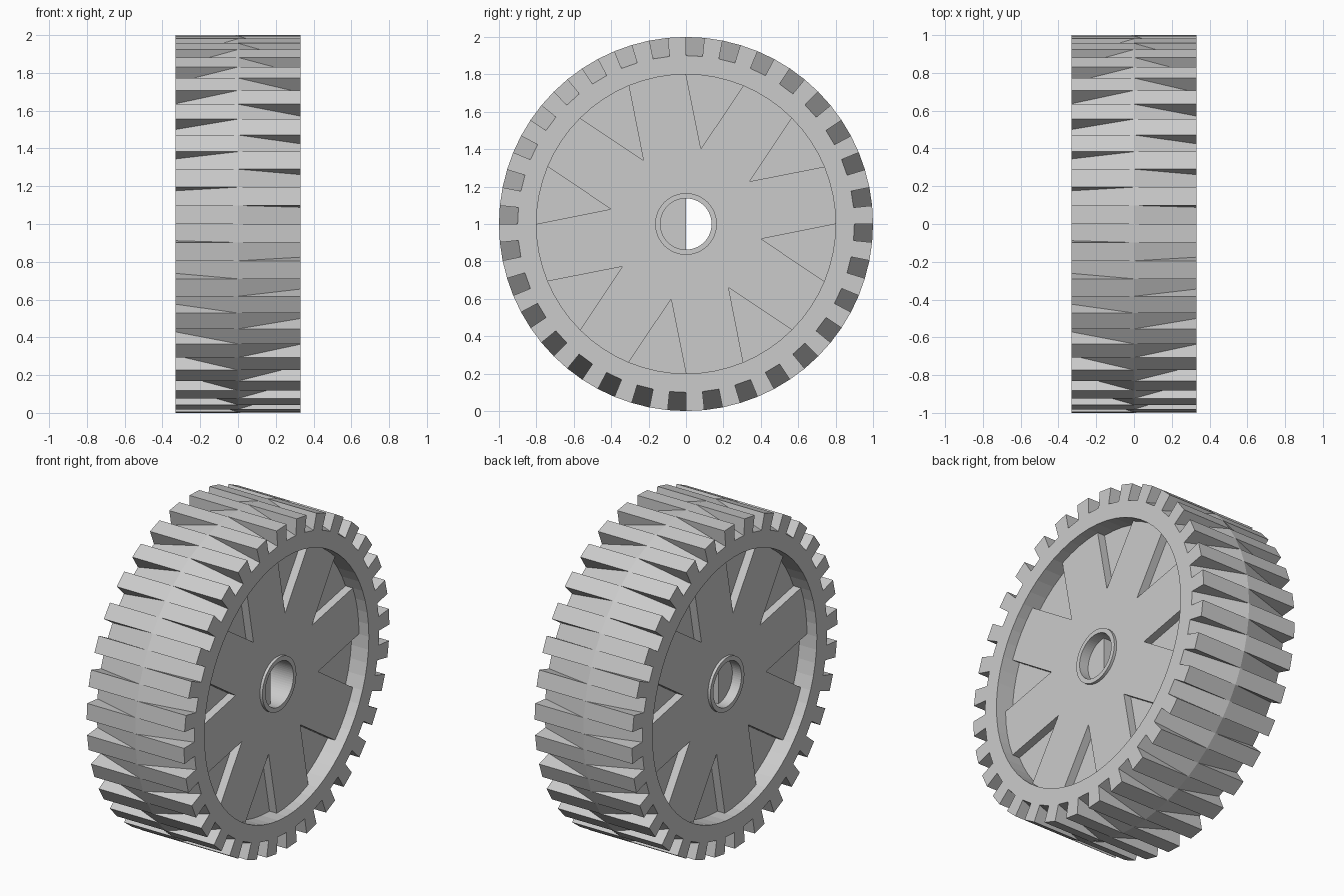
import bpy, bmesh
from math import sin, cos, pi

if "Cube" in bpy.data.objects:
    bpy.data.objects.remove(bpy.data.objects["Cube"])

N = 64                                  # facets around the wheel
STEP = 2 * pi / N
HALF_W, DISC_X, FLOOR_X, HUB_X = 0.332, 0.265, 0.215, 0.282
R_TIP, R_ROOT, R_RIM, R_APEX, R_HUB, R_BORE = 1.0, 0.9, 0.8, 0.41, 0.165, 0.137
KEY_X = 0.22


def make_object(name, bm):
    bmesh.ops.remove_doubles(bm, verts=bm.verts, dist=0.0005)
    bmesh.ops.recalc_face_normals(bm, faces=bm.faces)
    mesh = bpy.data.meshes.new(name)
    bm.to_mesh(mesh)
    bm.free()
    obj = bpy.data.objects.new(name, mesh)
    bpy.context.collection.objects.link(obj)
    return obj


def point(side, i, r, x):
    """Point at step i clockwise from the top; side -1 is turned half round z."""
    a = i * STEP
    return (side * x, side * r * sin(a), 1 + r * cos(a))


bm = bmesh.new()


def face(side, *pts):
    bm.faces.new([bm.verts.new(point(side, *p)) for p in pts])


def band(side, i, a, b):
    """One facet of a turned surface between (r, x) points a and b."""
    face(side, (i, *a), (i + 1, *a), (i + 1, *b), (i, *b))


for side in (1, -1):
    for i in range(N):
        notch = i % 2 == 0
        # tread: notches ramp from the centre line down to the edge
        band(side, i, (R_TIP, 0), (R_ROOT if notch else R_TIP, HALF_W))
        face(side, (i, R_TIP, 0), (i, R_TIP, HALF_W), (i, R_ROOT, HALF_W))
        # side of the rim, and the tooth ends
        band(side, i, (R_RIM, HALF_W), (R_ROOT, HALF_W))
        if not notch:
            band(side, i, (R_ROOT, HALF_W), (R_TIP, HALF_W))
        # inner wall of the rim, deeper where a pocket meets it
        band(side, i, (R_RIM, HALF_W), (R_RIM, DISC_X))
        if i % 8 < 4:
            band(side, i, (R_RIM, DISC_X), (R_RIM, FLOOR_X))
        # hub collar and bore
        band(side, i, (R_HUB, DISC_X), (R_HUB, HUB_X))
        band(side, i, (R_HUB, HUB_X), (R_BORE, HUB_X))
        band(side, i, (R_BORE, HUB_X), (R_BORE, 0))

    for k in range(0, N, 8):
        # disc face with a V cut out of each sector
        inner = [(k + n, R_HUB, DISC_X) for n in range(9)]
        outer = [(k + n, R_RIM, DISC_X) for n in range(8, 3, -1)]
        face(side, *inner, *outer, (k + 2, R_APEX, DISC_X), (k, R_RIM, DISC_X))
        # pocket floor and its two walls
        face(side, (k + 2, R_APEX, FLOOR_X),
             *[(k + n, R_RIM, FLOOR_X) for n in range(5)])
        for c in (k, k + 4):
            face(side, (c, R_RIM, DISC_X), (k + 2, R_APEX, DISC_X),
                 (k + 2, R_APEX, FLOOR_X), (c, R_RIM, FLOOR_X))

make_object("wheel", bm)

# half-round key that makes the bore D-shaped
bm = bmesh.new()
arc = [(-R_BORE * sin(n * STEP), 1 + R_BORE * cos(n * STEP)) for n in range(N // 2 + 1)]
key = bm.faces.new([bm.verts.new((-KEY_X, y, z)) for y, z in arc])
ext = bmesh.ops.extrude_face_region(bm, geom=[key], use_keep_orig=True)
moved = [g for g in ext["geom"] if isinstance(g, bmesh.types.BMVert)]
bmesh.ops.translate(bm, verts=moved, vec=(2 * KEY_X, 0, 0))
make_object("axle_key", bm)
